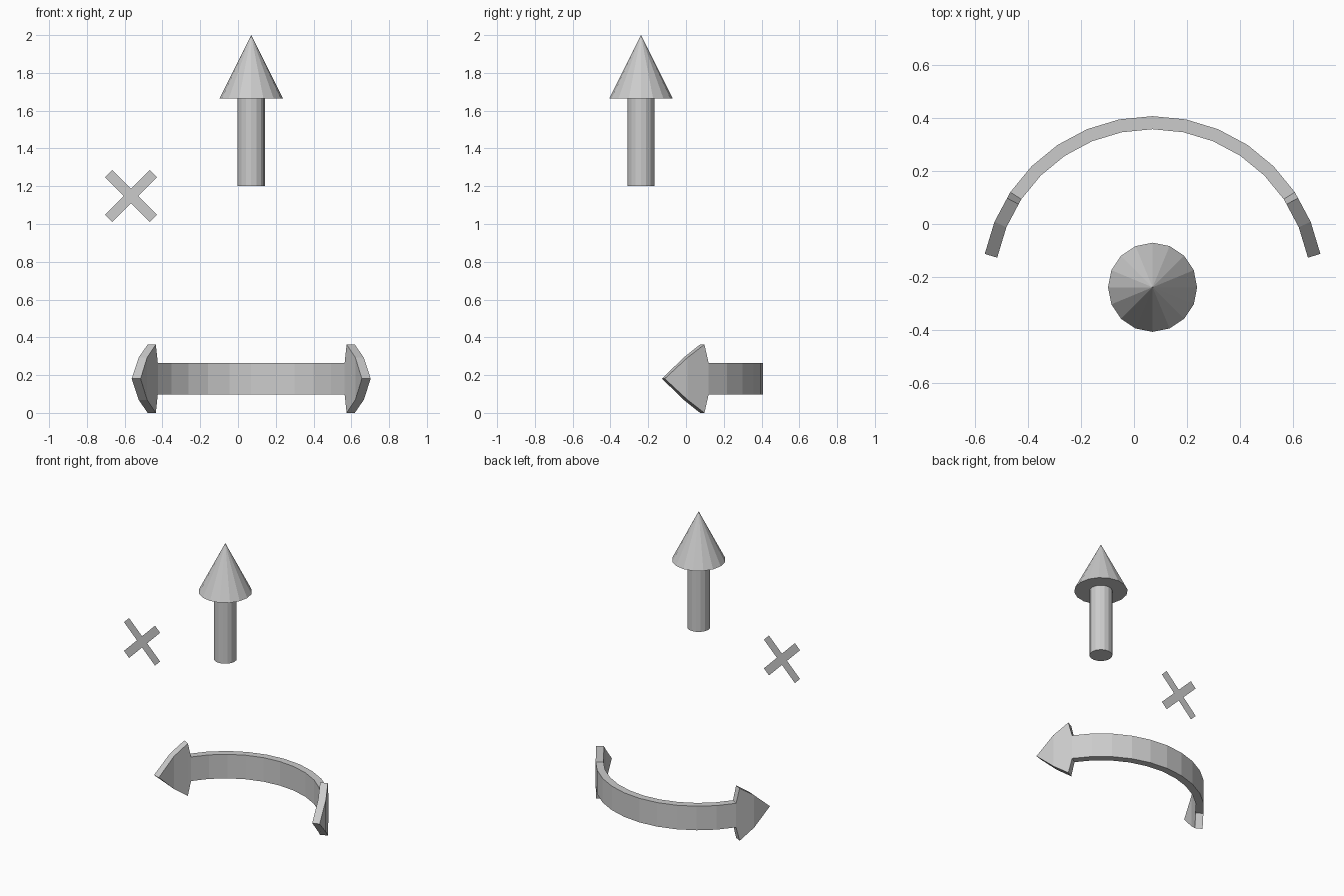
import bpy, bmesh, math
from mathutils import Vector

if "Cube" in bpy.data.objects:
    bpy.data.objects.remove(bpy.data.objects["Cube"])

CX, CY = 0.07, -0.2385      # shared axis of the arrows
SIDES = 16


def finish(bm, name):
    mesh = bpy.data.meshes.new(name)
    bm.to_mesh(mesh)
    bm.free()
    obj = bpy.data.objects.new(name, mesh)
    bpy.context.collection.objects.link(obj)
    return obj


def upright_cone(name, r1, r2, z0, z1):
    bm = bmesh.new()
    bmesh.ops.create_cone(bm, cap_ends=True, segments=SIDES,
                          radius1=r1, radius2=r2, depth=z1 - z0)
    bmesh.ops.remove_doubles(bm, verts=bm.verts, dist=1e-5)
    bmesh.ops.translate(bm, verts=bm.verts, vec=(CX, CY, (z0 + z1) / 2))
    return finish(bm, name)


# Straight arrow pointing up
upright_cone("up_arrow_shaft", 0.072, 0.072, 1.2, 1.665)
upright_cone("up_arrow_head", 0.168, 0.0, 1.665, 2.0)

# Curved double arrow: columns of (position, half height) along the arc
R, STEP, ZMID = 0.645, math.radians(11.25), 0.181


def on_arc(k):
    return Vector((R * math.sin(k * STEP), R * math.cos(k * STEP)))


half = [(on_arc(k), 0.083) for k in range(6)]
half += [(on_arc(5).lerp(on_arc(6), 0.2), 0.181),   # barbs
         (on_arc(6), 0.112),
         (on_arc(7), 0.0)]                          # tip
columns = [(Vector((-p.x, p.y)), h) for p, h in reversed(half[1:])] + half

bm = bmesh.new()
cols = []
for p, h in columns:
    heights = (-h, h) if h else (0.0,)
    cols.append([bm.verts.new((CX + p.x, CY + p.y, ZMID + z)) for z in heights])
for a, b in zip(cols, cols[1:]):
    bm.faces.new(a + b[::-1])
curved = finish(bm, "curved_double_arrow")
solid = curved.modifiers.new("thickness", 'SOLIDIFY')
solid.thickness = 0.049
solid.offset = -1
solid.use_even_offset = True

# Flat diagonal cross marker (a thin sheet with no depth)
W, L = 0.0275, 0.1675
outline = []
for q in range(4):
    c, s = math.cos(math.pi / 4 + q * math.pi / 2), math.sin(math.pi / 4 + q * math.pi / 2)
    for u, v in ((L, -W), (L, W), (W, W)):
        outline.append((-0.566 + u * c - v * s, CY, 1.148 + u * s + v * c))
bm = bmesh.new()
bm.faces.new([bm.verts.new(p) for p in outline])
finish(bm, "cross_marker")
